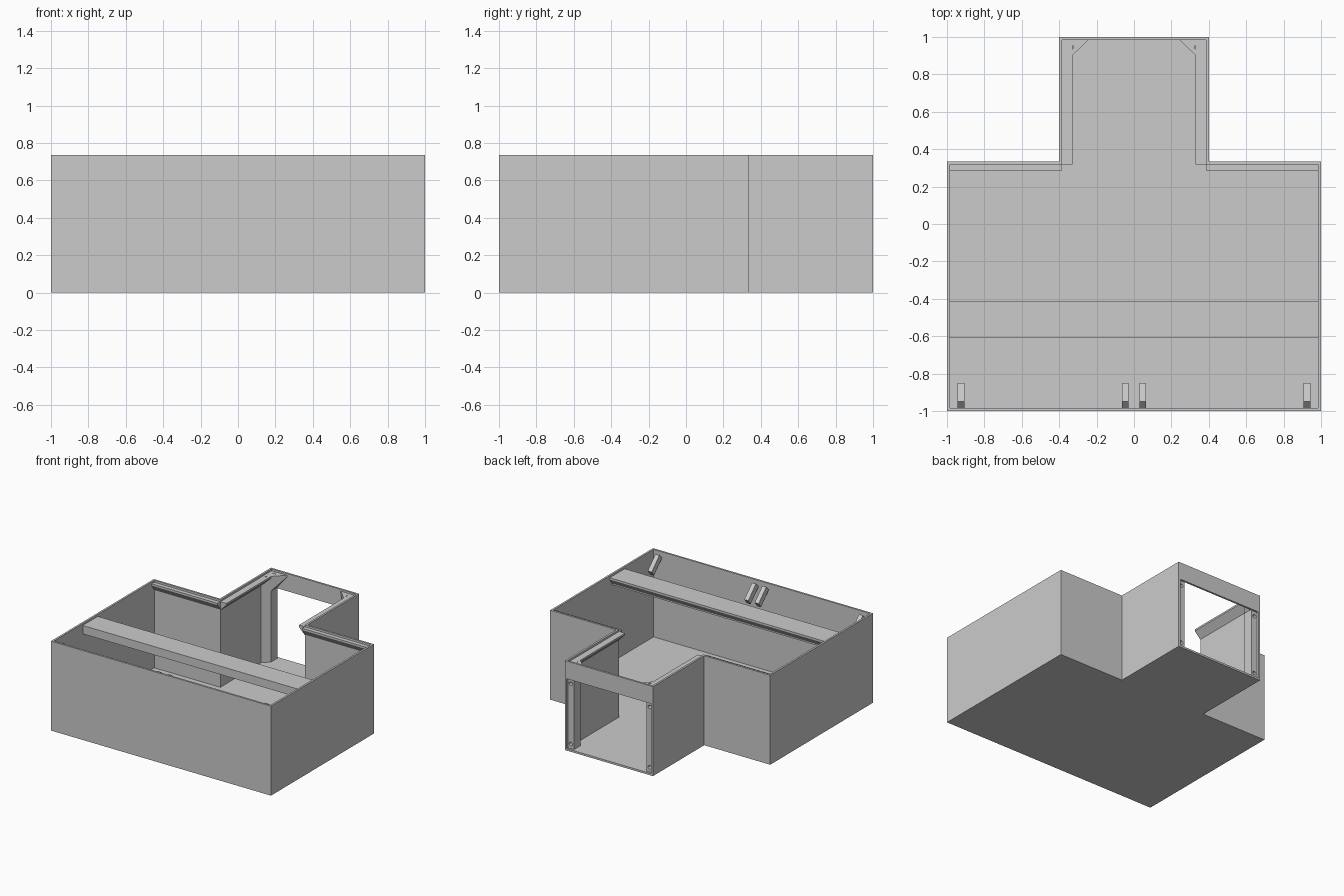
import bpy, bmesh
from mathutils import Vector

cube = bpy.data.objects.get("Cube")
if cube:
    bpy.data.objects.remove(cube, do_unlink=True)

grey = bpy.data.materials.new("plain grey")
grey.use_nodes = True
grey.diffuse_color = (0.6, 0.6, 0.6, 1)
grey.node_tree.nodes["Principled BSDF"].inputs["Base Color"].default_value = (0.6, 0.6, 0.6, 1)

H, T = 0.735, 0.016          # overall height, wall thickness
TOP = H - T                  # lid seat height
LIP = TOP - 0.015            # underside of the thin seat lip
HEAD = 0.59                  # top of the rear opening


def finish(name, bm):
    bmesh.ops.recalc_face_normals(bm, faces=bm.faces)
    mesh = bpy.data.meshes.new(name)
    bm.to_mesh(mesh)
    bm.free()
    mesh.materials.append(grey)
    obj = bpy.data.objects.new(name, mesh)
    bpy.context.collection.objects.link(obj)
    return obj


def prism(name, profile, axis, start, end):
    """Extrude a 2D profile along an axis: x takes (y,z), y takes (x,z), z takes (x,y)."""
    bm = bmesh.new()
    i = "xyz".index(axis)
    verts = []
    for p in profile:
        co = list(p)
        co.insert(i, start)
        verts.append(bm.verts.new(co))
    face = bm.faces.new(verts)
    out = bmesh.ops.extrude_face_region(bm, geom=[face])
    shift = Vector((0, 0, 0))
    shift[i] = end - start
    moved = [g for g in out["geom"] if isinstance(g, bmesh.types.BMVert)]
    bmesh.ops.translate(bm, vec=shift, verts=moved)
    return finish(name, bm)


def rect(a, b, c, d):
    return [(a, c), (b, c), (b, d), (a, d)]


def hull(name, points):
    bm = bmesh.new()
    for p in points:
        bm.verts.new(p)
    out = bmesh.ops.convex_hull(bm, input=bm.verts)
    loose = [v for v in set(out["geom_interior"] + out["geom_unused"])
             if isinstance(v, bmesh.types.BMVert)]
    bmesh.ops.delete(bm, geom=loose, context="VERTS")
    bmesh.ops.dissolve_limit(bm, angle_limit=0.01, verts=bm.verts, edges=bm.edges)
    return finish(name, bm)


def cut(target, cutter):
    cutter.hide_render = True
    mod = target.modifiers.new("cut", "BOOLEAN")
    mod.operation, mod.solver, mod.object = "DIFFERENCE", "EXACT", cutter
    bpy.context.view_layer.objects.active = target
    bpy.ops.object.modifier_apply(modifier=mod.name)
    bpy.data.objects.remove(cutter, do_unlink=True)


def drill(target, location, along_y=False):
    bpy.ops.mesh.primitive_cylinder_add(vertices=20, radius=0.015, depth=0.08, location=location,
                                        rotation=(1.5708 if along_y else 0, 0, 0))
    cut(target, bpy.context.object)


def tee(inset):
    """T-shaped floor outline, inset by a wall thickness."""
    half = [(1 - inset, -1 + inset), (1 - inset, 0.335 - inset),
            (0.4 - inset, 0.335 - inset), (0.4 - inset, 1 - inset)]
    return half + [(-x, y) for x, y in reversed(half)]


# Open T-shaped box with a rear opening
box = prism("box_shell", tee(0), "z", 0, H)
cut(box, prism("cavity_cutter", tee(T), "z", T, H + 0.1))
cut(box, prism("opening_cutter", rect(-0.4 + T, 0.4 - T, T, HEAD), "y", 0.95, 1.1))

# Cross beam with an undercut rear lip
prism("cross_beam", [(-0.61, 0.65), (-0.61, TOP), (-0.415, TOP), (-0.415, LIP),
                     (-0.445, 0.66), (-0.445, 0.65)], "x", -1 + T, 1 - T)

# Mirrored seats, posts and corner gussets
wall_x, wall_y, end_y = 0.4 - T, 0.335 - T, 1 - T
for side, s in (("left", 1), ("right", -1)):
    prism(side + "_body_ledge", [(wall_y, TOP), (0.285, TOP), (0.285, LIP), (wall_y, 0.655)],
          "x", s * wall_x, s * (1 - T))
    prism(side + "_stem_ledge", [(s * wall_x, TOP), (s * 0.33, TOP), (s * 0.33, LIP),
                                 (s * wall_x, 0.65)], "y", wall_y, end_y)
    post = prism(side + "_post", [(s * wall_x, end_y), (s * wall_x, 0.85), (s * 0.33, 0.9),
                                  (s * 0.33, end_y)], "z", T, LIP)
    for z in (0.055, 0.55):
        drill(post, (s * 0.358, end_y, z), along_y=True)
    corner = [(wall_x, end_y), (wall_x, 0.85), (0.33, 0.9), (0.245, end_y)]
    gusset = hull(side + "_gusset", [(s * x, y, z) for x, y in corner for z in (TOP + 0.001, LIP)]
                  + [(s * x, y, 0.6) for x, y in ((wall_x, end_y), (wall_x, 0.85),
                                                  (0.33, 0.9), (0.33, end_y))])
    drill(gusset, (s * 0.34, 0.945, TOP))

    # Sloping clips inside the front wall
    for place, x in (("outer", 0.925), ("inner", 0.047)):
        prism(f"{side}_{place}_clip", [(-0.95, 0.72), (-0.85, 0.62), (-0.88, 0.58),
                                       (-1 + T, 0.685)], "x", s * x - 0.018, s * x + 0.018)
